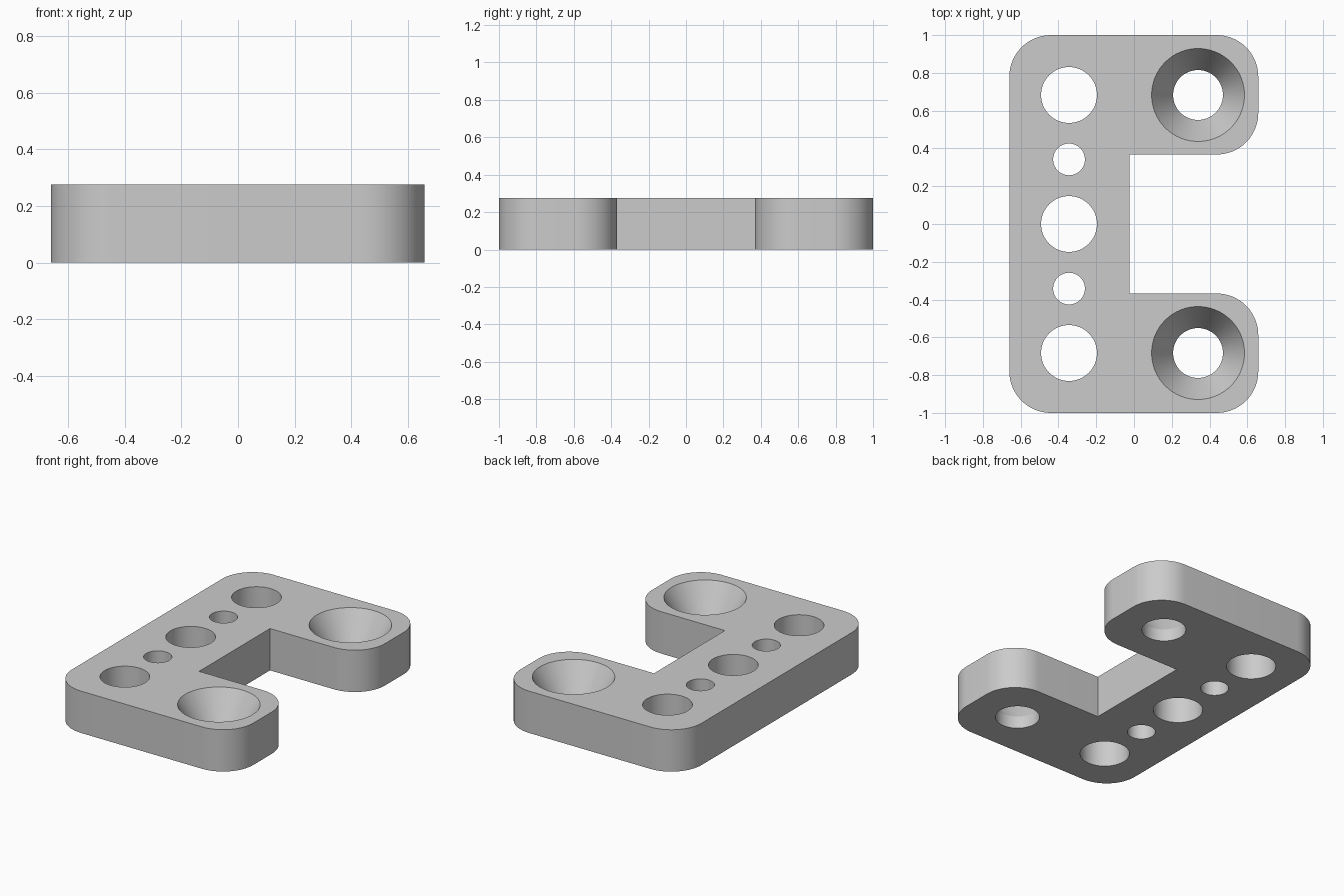
import bpy
import bmesh
import math

cube = bpy.data.objects.get("Cube")
if cube:
    bpy.data.objects.remove(cube, do_unlink=True)

THICKNESS = 0.275
CORNER = 0.22
SEGMENTS = 64

grey = bpy.data.materials.new("plain grey")
grey.use_nodes = True
grey.diffuse_color = (0.6, 0.6, 0.6, 1)
grey.node_tree.nodes["Principled BSDF"].inputs["Base Color"].default_value = (0.6, 0.6, 0.6, 1)


def make_object(name, bm):
    bmesh.ops.recalc_face_normals(bm, faces=bm.faces)
    mesh = bpy.data.meshes.new(name)
    bm.to_mesh(mesh)
    bm.free()
    mesh.materials.append(grey)
    obj = bpy.data.objects.new(name, mesh)
    bpy.context.collection.objects.link(obj)
    return obj


def add_lathe(bm, x, y, profile):
    """Closed turned solid from (radius, height) pairs."""
    rings = []
    for r, z in profile:
        ring = []
        for i in range(SEGMENTS):
            a = math.tau * i / SEGMENTS
            ring.append(bm.verts.new((x + r * math.cos(a), y + r * math.sin(a), z)))
        rings.append(ring)
    for low, high in zip(rings, rings[1:]):
        for i in range(SEGMENTS):
            j = (i + 1) % SEGMENTS
            bm.faces.new((low[i], low[j], high[j], high[i]))
    bm.faces.new(rings[0][::-1])
    bm.faces.new(rings[-1])


# C-shaped plate: rounded outer corners, sharp inner notch
half = [(-0.66, 1), (0.658, 1), (0.658, 0.368), (-0.025, 0.368)]
outline = half + [(x, -y) for x, y in reversed(half)]
bm = bmesh.new()
verts = [bm.verts.new((x, y, 0)) for x, y in outline]
bm.faces.new(verts)
outer = [v for v in verts if abs(v.co.x) > 0.5]
bmesh.ops.bevel(bm, geom=outer, offset=CORNER, segments=16, profile=0.5, affect='VERTICES')
side = bmesh.ops.extrude_face_region(bm, geom=bm.faces[:])
for v in side["geom"]:
    if isinstance(v, bmesh.types.BMVert):
        v.co.z = THICKNESS
plate = make_object("bracket_plate", bm)

# Straight holes along the spine, countersunk holes in the arms
bm = bmesh.new()
for y, r in ((0.683, 0.148), (0.342, 0.084), (0, 0.148), (-0.342, 0.084), (-0.683, 0.148)):
    add_lathe(bm, -0.344, y, [(r, -0.1), (r, THICKNESS + 0.1)])
for y in (0.683, -0.683):
    add_lathe(bm, 0.339, y, [(0.132, -0.1), (0.132, 0.08),
                             (0.246, THICKNESS), (0.246, THICKNESS + 0.1)])
cutter = make_object("hole_cutter", bm)
cutter.hide_render = True

# Cut the holes, keep the result and drop the cutter
cut = plate.modifiers.new("holes", 'BOOLEAN')
cut.operation = 'DIFFERENCE'
cut.solver = 'EXACT'
cut.object = cutter
bpy.context.view_layer.update()
bpy.ops.object.select_all(action='DESELECT')
plate.select_set(True)
bpy.context.view_layer.objects.active = plate
bpy.ops.object.modifier_apply(modifier=cut.name)
bpy.data.objects.remove(cutter, do_unlink=True)
bpy.ops.object.shade_smooth_by_angle(angle=math.radians(25))
